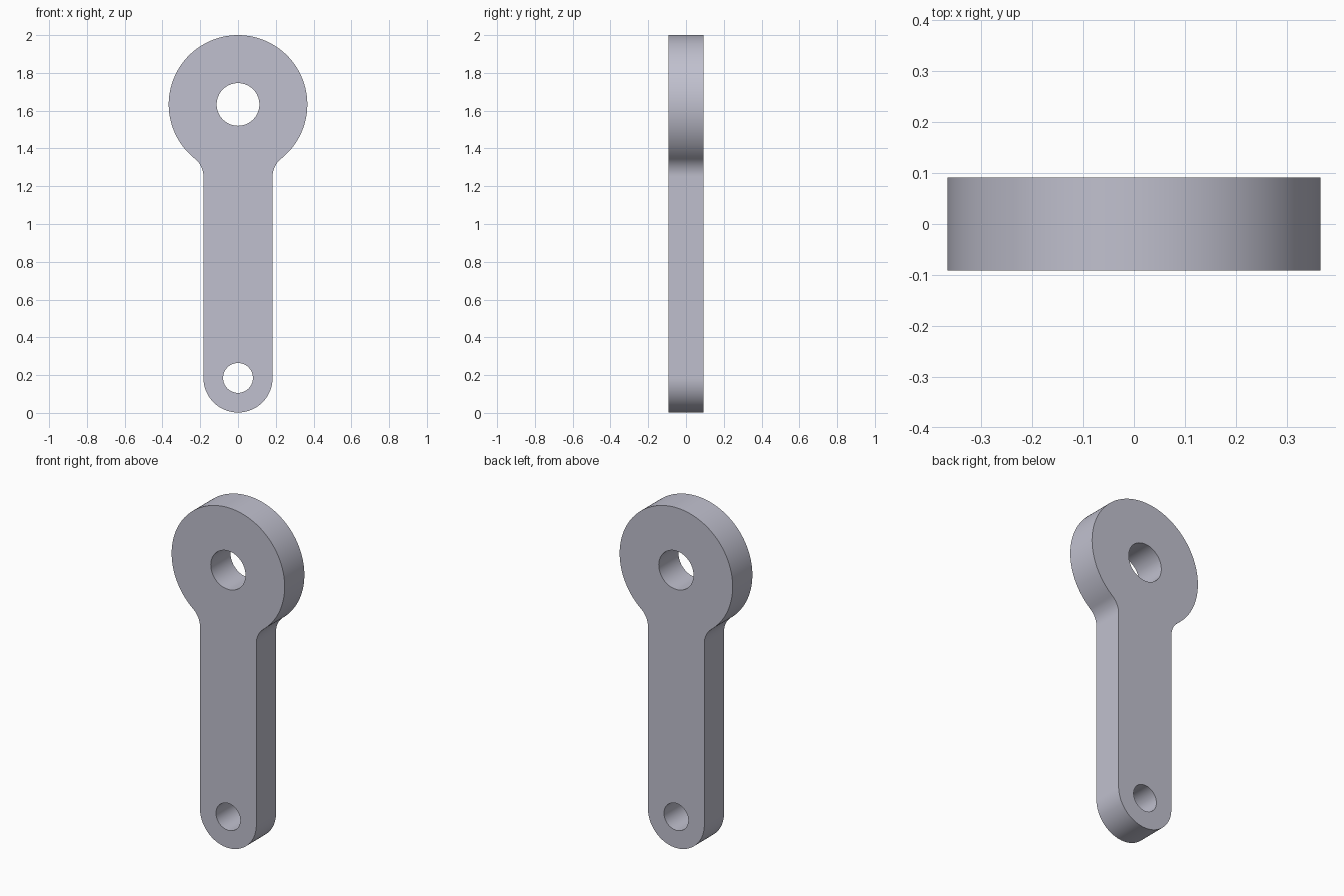
import bpy
import bmesh
import math

cube = bpy.data.objects.get("Cube")
if cube:
    bpy.data.objects.remove(cube, do_unlink=True)

THICK = 0.183
HEAD_R, HEAD_Z, HEAD_HOLE = 0.367, 1.633, 0.113
FOOT_R, FOOT_Z, FOOT_HOLE = 0.183, 0.185, 0.079
FILLET = 0.12

steel = bpy.data.materials.new("Blue grey steel")
steel.use_nodes = True
colour = (0.53, 0.53, 0.62, 1.0)
steel.diffuse_color = colour
steel.node_tree.nodes["Principled BSDF"].inputs["Base Color"].default_value = colour


def arc(cx, cz, r, start, end, steps):
    """Points along an arc in the XZ plane, angles in radians."""
    return [(cx + r * math.cos(start + (end - start) * i / steps),
             cz + r * math.sin(start + (end - start) * i / steps))
            for i in range(steps + 1)]


def prism(name, outline, depth):
    """Closed XZ outline extruded along y, centred on y = 0."""
    bm = bmesh.new()
    face = bm.faces.new([bm.verts.new((x, -depth / 2, z)) for x, z in outline])
    grown = bmesh.ops.extrude_face_region(bm, geom=[face])["geom"]
    bmesh.ops.translate(bm, vec=(0, depth, 0),
                        verts=[v for v in grown if isinstance(v, bmesh.types.BMVert)])
    bmesh.ops.recalc_face_normals(bm, faces=bm.faces)
    mesh = bpy.data.meshes.new(name)
    bm.to_mesh(mesh)
    bm.free()
    mesh.materials.append(steel)
    obj = bpy.data.objects.new(name, mesh)
    bpy.context.collection.objects.link(obj)
    return obj


# Right half of the outline, bottom to top: rounded foot, neck fillet, round head
fx = FOOT_R + FILLET
drop = math.sqrt((HEAD_R + FILLET) ** 2 - fx ** 2)
meet = math.atan2(drop, -fx)                  # fillet angle where it meets the head
half = arc(0, FOOT_Z, FOOT_R, -math.pi / 2, 0, 24)
half += arc(fx, HEAD_Z - drop, FILLET, math.pi, meet, 12)
half += arc(0, HEAD_Z, HEAD_R, meet - math.pi, math.pi / 2, 48)[1:]

# Mirror the half, leaving out the two points on the axis
outline = half + [(-x, z) for x, z in reversed(half[1:-1])]
link_arm = prism("link_arm", outline, THICK)

# Through holes
cutters = []
for name, z, r in (("head_hole", HEAD_Z, HEAD_HOLE), ("foot_hole", FOOT_Z, FOOT_HOLE)):
    cutter = prism(name, arc(0, z, r, 0, 2 * math.pi, 64)[:-1], THICK * 2)
    cutter.hide_render = True
    mod = link_arm.modifiers.new(name, "BOOLEAN")
    mod.operation = "DIFFERENCE"
    mod.solver = "EXACT"
    mod.object = cutter
    cutters.append(cutter)

bpy.ops.object.select_all(action="DESELECT")
link_arm.select_set(True)
bpy.context.view_layer.objects.active = link_arm
for mod in list(link_arm.modifiers):
    bpy.ops.object.modifier_apply(modifier=mod.name)
for cutter in cutters:
    bpy.data.objects.remove(cutter, do_unlink=True)

# Smooth rims, crisp edges
bpy.ops.object.shade_smooth_by_angle(angle=math.radians(30))
